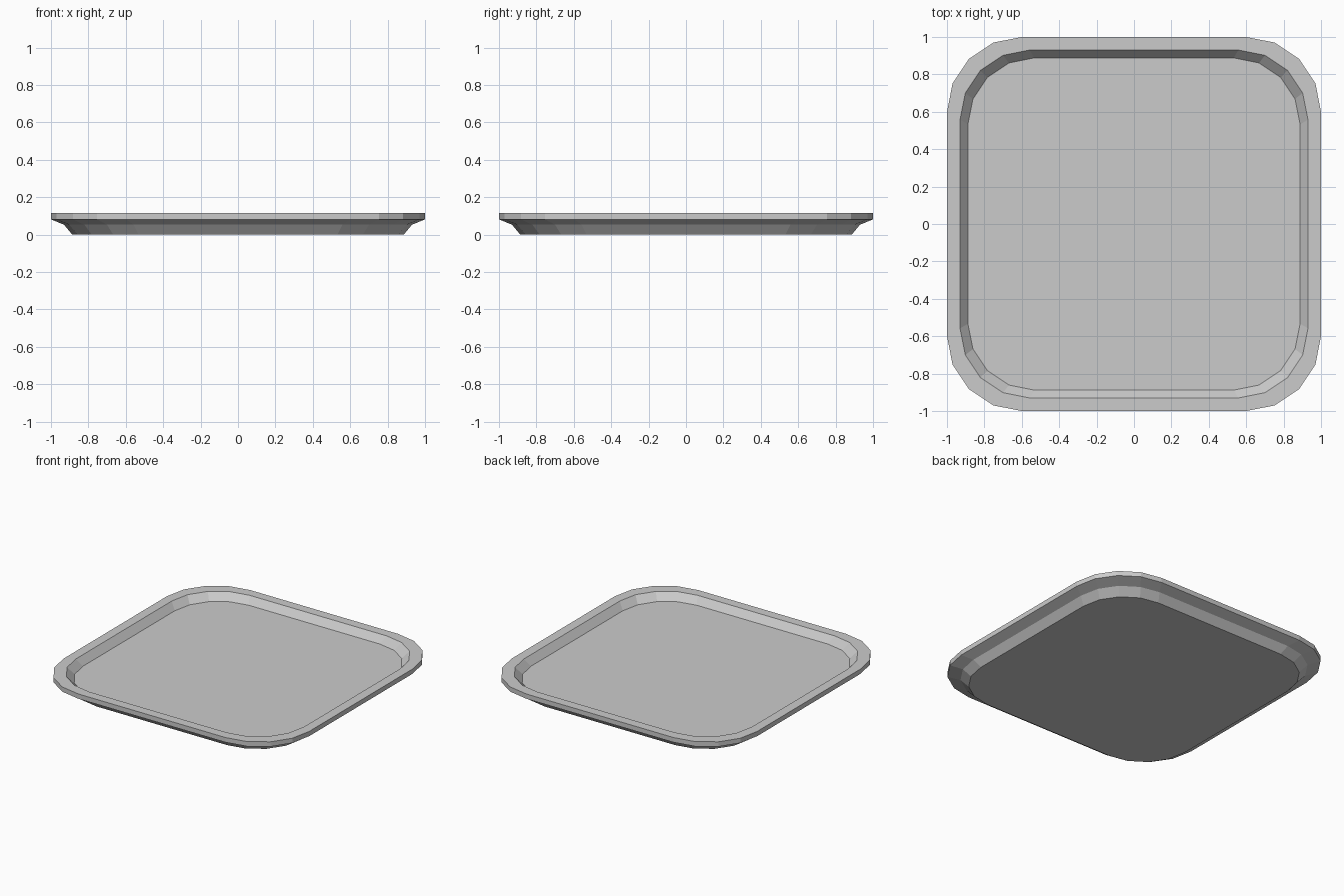
import bpy, bmesh
from math import sin, cos, radians

if "Cube" in bpy.data.objects:
    bpy.data.objects.remove(bpy.data.objects["Cube"])

# Rounded-square outline: radius 0.4 corners, four segments each
outline = []
for q, (sx, sy) in enumerate([(1, 1), (-1, 1), (-1, -1), (1, -1)]):
    for i in range(5):
        a = radians(90 * q + 22.5 * i)
        outline.append((0.6 * sx + 0.4 * cos(a), 0.6 * sy + 0.4 * sin(a)))

# Cross-section from underside, around the rim, to the inner floor: (scale, z)
profile = [(0.886, 0), (0.93, 0.053), (1, 0.082), (1, 0.117),
           (0.93, 0.117), (0.888, 0.066)]

# Tray shell
bm = bmesh.new()
rings = [[bm.verts.new((x * s, y * s, z)) for x, y in outline] for s, z in profile]
n = len(outline)
for lower, upper in zip(rings, rings[1:]):
    for i in range(n):
        j = (i + 1) % n
        bm.faces.new((lower[i], lower[j], upper[j], upper[i]))

# Flat underside and inner floor
bm.faces.new(rings[0][::-1])
bm.faces.new(rings[-1])
bmesh.ops.recalc_face_normals(bm, faces=bm.faces)

mesh = bpy.data.meshes.new("tray")
bm.to_mesh(mesh)
bm.free()
bpy.context.collection.objects.link(bpy.data.objects.new("tray", mesh))
